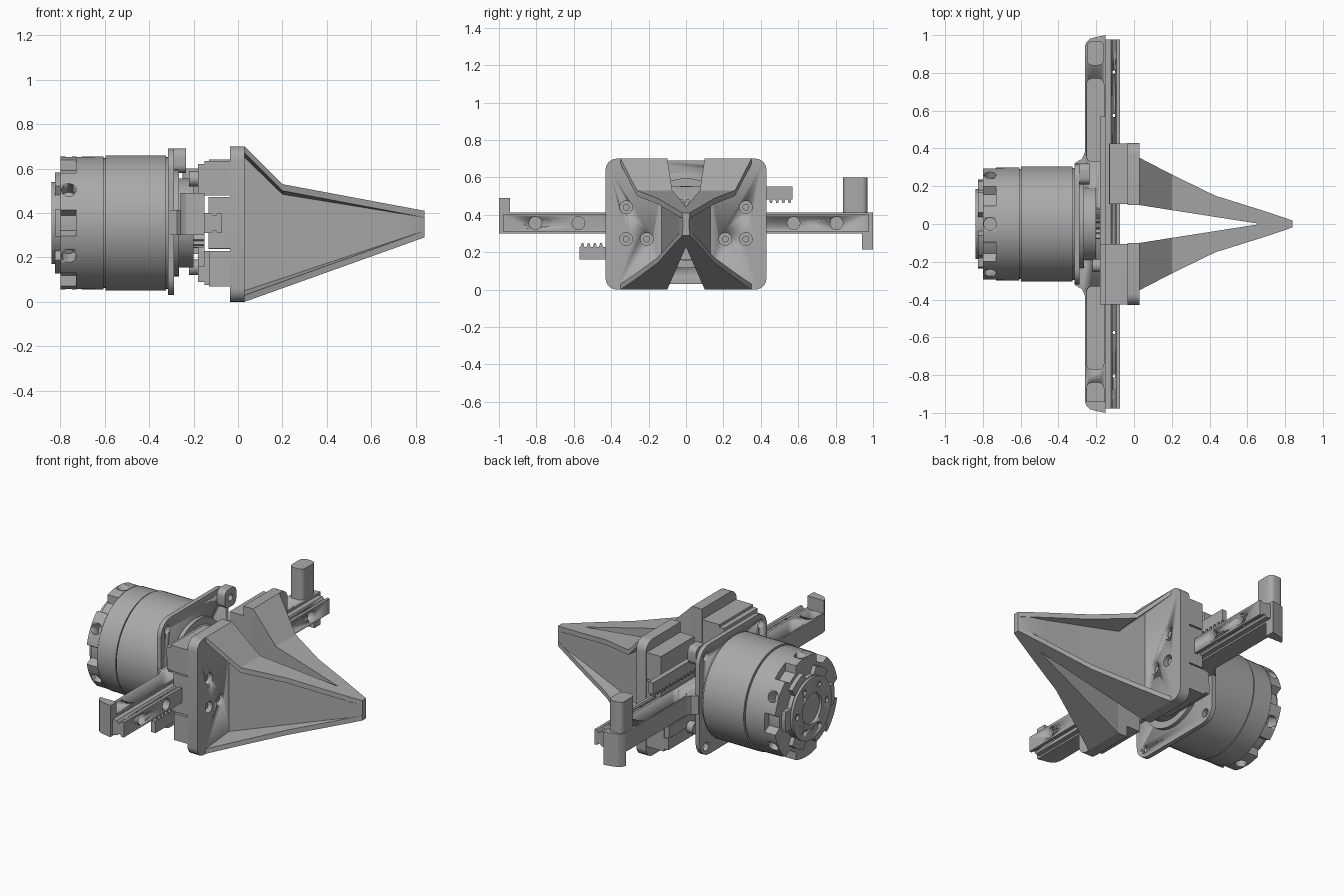
import bpy, bmesh
from math import sin, cos, pi, radians

if "Cube" in bpy.data.objects:
    bpy.data.objects.remove(bpy.data.objects["Cube"])

grey = bpy.data.materials.new("machined grey")
grey.use_nodes = True
grey.diffuse_color = (0.4, 0.4, 0.4, 1)
grey.node_tree.nodes["Principled BSDF"].inputs["Base Color"].default_value = (0.4, 0.4, 0.4, 1)

CZ = 0.355  # height of the main axis


def activate(ob):
    bpy.ops.object.select_all(action='DESELECT')
    ob.select_set(True)
    bpy.context.view_layer.objects.active = ob


def loft(name, rings):
    """Skin a list of equal-length rings and cap both ends."""
    bm = bmesh.new()
    vs = [[bm.verts.new(p) for p in ring] for ring in rings]
    n = len(vs[0])
    for a, b in zip(vs, vs[1:]):
        for i in range(n):
            bm.faces.new((a[i], a[(i + 1) % n], b[(i + 1) % n], b[i]))
    bm.faces.new(vs[0])
    bm.faces.new(vs[-1])
    bmesh.ops.recalc_face_normals(bm, faces=bm.faces)
    me = bpy.data.meshes.new(name)
    bm.to_mesh(me)
    bm.free()
    ob = bpy.data.objects.new(name, me)
    bpy.context.collection.objects.link(ob)
    me.materials.append(grey)
    activate(ob)
    bpy.ops.object.shade_smooth_by_angle(angle=radians(30))
    return ob


def prism(name, pts, axis, a, b):
    place = {'x': lambda p, d: (d, p[0], p[1]),
             'y': lambda p, d: (p[0], d, p[1]),
             'z': lambda p, d: (p[0], p[1], d)}[axis]
    return loft(name, [[place(p, d) for p in pts] for d in (a, b)])


def circle(u, v, r, n=32):
    return [(u + r * cos(2 * pi * i / n), v + r * sin(2 * pi * i / n)) for i in range(n)]


def rect(u0, u1, v0, v1, r=0.0, rounded=(1, 1, 1, 1)):
    """Rectangle with optional rounded corners, counter-clockwise from top right."""
    pts = []
    for k, (su, sv) in enumerate(((1, 1), (-1, 1), (-1, -1), (1, -1))):
        u, v = (u1 if su > 0 else u0), (v1 if sv > 0 else v0)
        if r and rounded[k]:
            pts += [(u - su * r + r * cos(pi / 2 * (k + j / 6)),
                     v - sv * r + r * sin(pi / 2 * (k + j / 6))) for j in range(7)]
        else:
            pts.append((u, v))
    return pts


def box(name, x0, x1, y0, y1, z0, z1):
    return prism(name, rect(x0, x1, y0, y1), 'z', z0, z1)


def lathe(name, profile):
    return loft(name, [[(x, y, z) for y, z in circle(0, CZ, r, 64)] for x, r in profile])


def cut(ob, cutters):
    for c in cutters:
        m = ob.modifiers.new("cut", 'BOOLEAN')
        m.operation, m.solver, m.object = 'DIFFERENCE', 'EXACT', c
        activate(ob)
        bpy.ops.object.modifier_apply(modifier=m.name)
        bpy.data.objects.remove(c)


def lobes(name, big, small, share, x0, x1, phase):
    """Disc with six lobes standing out of a smaller radius."""
    pts = []
    for i in range(96):
        t = (i / 16) % 1
        r = big if abs(t - 0.5) < share / 2 else small
        a = 2 * pi * i / 96 + phase
        pts.append((r * cos(a), CZ + r * sin(a)))
    return prism(name, pts, 'x', x0, x1)


# Motor housing with seam grooves
lathe("motor_body", [(-0.73, 0.298), (-0.605, 0.3), (-0.605, 0.292), (-0.597, 0.292),
                     (-0.597, 0.305), (-0.325, 0.305), (-0.325, 0.297), (-0.31, 0.297)])
crown = lobes("motor_crown", 0.3, 0.255, 0.72, -0.80, -0.728, 0)
holes = []
for k in range(6):
    h = prism("hole", circle(-0.762, 0, 0.033, 20), 'z', 0.22, 0.36)
    h.rotation_euler.x = pi / 3 * k
    h.location.z = CZ
    holes.append(h)
cut(crown, holes)
lobes("end_star", 0.235, 0.19, 0.6, -0.825, -0.79, pi / 6)
end_cap = lathe("end_cap", [(-0.84, 0.185), (-0.79, 0.185)])
cut(end_cap, [prism("bore", circle(0, CZ, 0.09), 'x', -0.9, -0.81)] +
    [prism("bolt", circle(0.14 * cos(pi / 3 * k), CZ + 0.14 * sin(pi / 3 * k), 0.016, 12),
           'x', -0.9, -0.82) for k in range(6)])
prism("end_pin", circle(0, CZ, 0.02, 16), 'x', -0.815, -0.80)

# Mounting plate, corner lug and front hub
plate = prism("mount_plate", rect(-0.32, 0.32, 0.03, 0.69, 0.09), 'x', -0.315, -0.288)
cut(plate, [prism("hole", circle(sy * 0.26, CZ + sz * 0.27, 0.025, 16), 'x', -0.4, -0.2)
            for sy in (-1, 1) for sz in (-1, 1)])
lug = prism("corner_lug", rect(0.21, 0.32, 0.58, 0.69, 0.035), 'x', -0.29, -0.235)
cut(lug, [prism("hole", circle(0.265, 0.635, 0.02, 16), 'x', -0.26, -0.2)])
hub = lathe("hub", [(-0.29, 0.24), (-0.265, 0.24), (-0.265, 0.2), (-0.2, 0.2)])
cut(hub, [prism("bore", circle(0, CZ, 0.15), 'x', -0.23, -0.1)])

# Cross arm: outline in plan, pockets from above, hooked ends
half = [(-0.15, 1.0), (-0.2, 0.99), (-0.235, 0.98), (-0.253, 0.96), (-0.26, 0.93),
        (-0.26, 0.38), (-0.275, 0.345), (-0.31, 0.325)]
outline = half + [(x, -y) for x, y in reversed(half)]
arm = prism("cross_arm", outline, 'z', 0.30, 0.413)
cut(arm, [prism("pocket", rect(-0.25, -0.16, min(s * a, s * b), max(s * a, s * b), 0.03),
                'z', 0.335, 0.6)
          for s in (-1, 1) for a, b in ((0.33, 0.77), (0.84, 0.97))][:3])
hook = [(-0.15, 1.0), (-0.2, 0.99), (-0.235, 0.98), (-0.253, 0.96), (-0.26, 0.94), (-0.15, 0.94)]
prism("lower_hook", hook, 'z', 0.215, 0.31)
prism("upper_hook", [(x, -y) for x, y in hook], 'z', 0.41, 0.49)

# Linear rail with waisted section and counterbored holes
side = [(-0.15, 0.045), (-0.122, 0.045), (-0.112, 0.033), (-0.1, 0.033), (-0.092, 0.045), (-0.075, 0.045)]
section = [(x, CZ - z) for x, z in side] + [(x, CZ + z) for x, z in reversed(side)]
rail = prism("rail", section, 'y', -0.978, 0.978)
cut(rail, [prism("hole", circle(s * y, CZ, 0.034, 24), 'x', -0.12, 0)
           for s in (-1, 1) for y in (0.575, 0.805)])

# Pinion
gear = []
for i in range(20):
    for f, r in ((0, 0.09), (0.3, 0.112), (0.55, 0.112), (0.85, 0.09)):
        a = 2 * pi * (i + f) / 20
        gear.append((r * cos(a), CZ + r * sin(a)))
prism("pinion", gear, 'x', -0.24, -0.152)


def rack_profile():
    pts = [(0.57, 0.55), (-0.42, 0.55), (-0.42, 0.482)]
    pitch = 0.033
    for i in range(30):
        y = -0.42 + i * pitch
        pts += [(y + 0.006, 0.482), (y + 0.012, 0.462), (y + 0.021, 0.462), (y + 0.027, 0.482)]
    return pts + [(0.57, 0.482)]


def spin(pts, s):
    """Half turn about the main axis when s is 1; (y, z) pairs."""
    return pts if s < 0 else [(-y, 2 * CZ - z) for y, z in pts]


# Fingers: s = -1 is the right one, s = 1 the left one
stations = [(0.03, 0.35, 0.13), (0.2, 0.262, 0.108), (0.43, 0.15, 0.078),
            (0.67, 0.075, 0.048), (0.77, 0.042, 0.041), (0.84, 0.018, 0.017)]
for s, side_name in ((-1, "right"), (1, "left")):
    # drive rack and its carrier blocks on the rail
    prism(side_name + "_rack", spin(rack_profile(), s), 'x', -0.18, -0.15)
    for part, x0, z0, z1 in (("upper_block", -0.15, 0.48, 0.635), ("lower_block", -0.13, 0.07, 0.23),
                             ("back_slab", -0.18, 0.552, 0.62), ("carriage", -0.132, 0.24, 0.472)):
        prism(side_name + "_" + part, spin(rect(-0.425, -0.105, z0, z1), s), 'x', x0, -0.03)
    for y, z in spin([(-0.22, 0.555)], s):
        prism(side_name + "_stop_screw", circle(y, z, 0.035, 20), 'x', -0.22, -0.17)

    # base plate with rounded outer corners and screw holes
    base = prism(side_name + "_finger_plate",
                 [(s * y, z) for y, z in rect(0.1, 0.43, 0, 0.7, 0.06, (1, 0, 0, 1))], 'x', -0.035, 0.03)
    cut(base, [prism("hole", circle(s * y, z, 0.034, 24), 'x', -0.005, 0.1)
               for y, z in ((0.21, 0.27), (0.32, 0.27), (0.32, 0.44))])
    for y, z in ((0.21, 0.27), (0.32, 0.27), (0.32, 0.44)):
        prism(side_name + "_screw", circle(s * y, z, 0.018, 16), 'x', -0.01, 0.012)

    # tapering channel: web on the inside, flanges above and below
    rings = []
    for x, yo, yw in stations:
        f = (x - 0.03) / 0.81
        zb = 0.29 * f
        zt = 0.70 - (x - 0.03) if x <= 0.2 else 0.53 - 0.12 * (x - 0.2) / 0.64
        yi = max(0.0, 0.1 * (1 - (x - 0.03) / 0.64))
        t, u = 0.03, 0.05 - 0.02 * f
        ring = [(yi, zb), (yo, zb), (yo, zb + t), (yw, zb + u),
                (yw, zt - u), (yo, zt - t), (yo, zt), (yi, zt)]
        rings.append([(x, s * y, z) for y, z in ring])
    loft(side_name + "_finger", rings)
